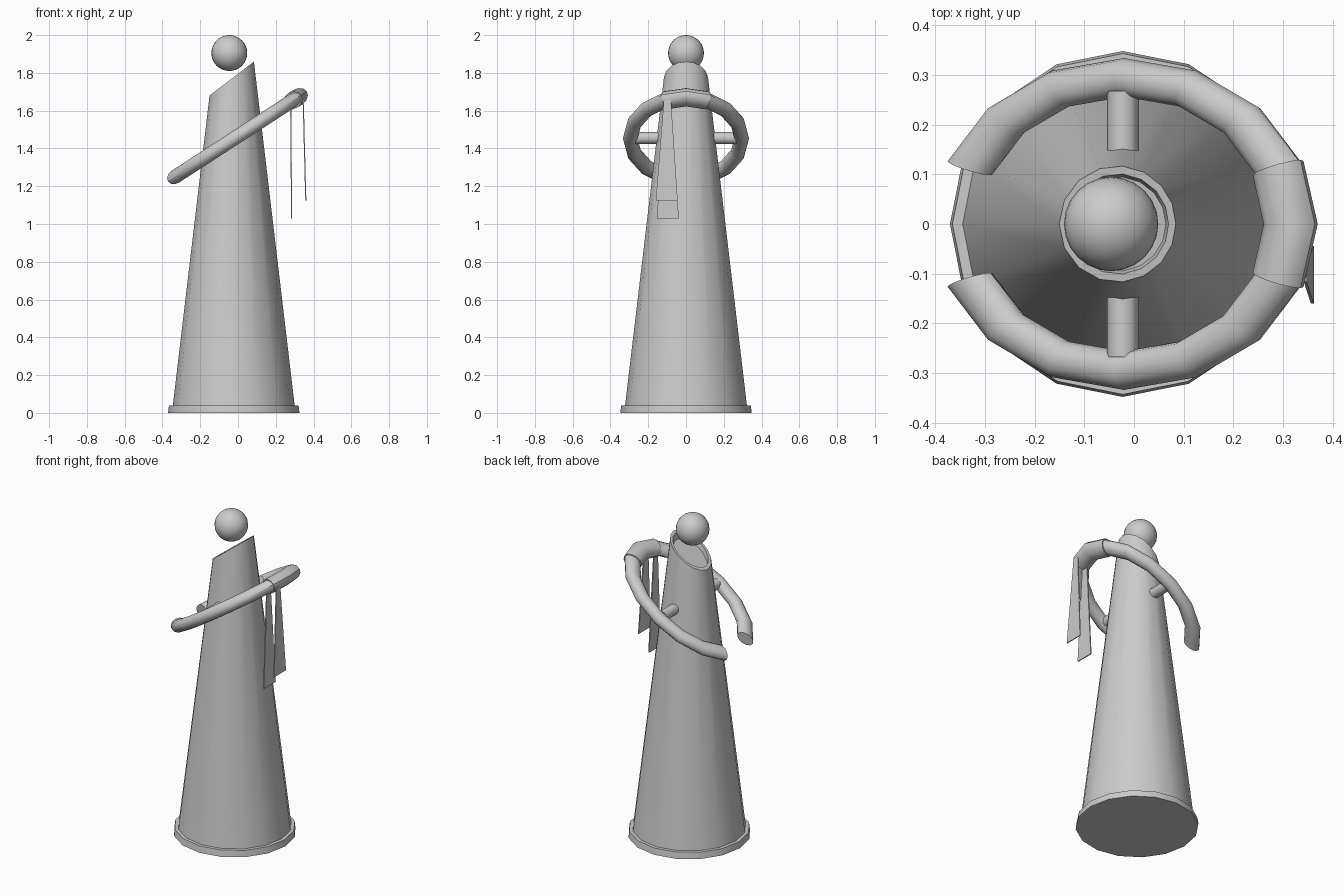
import bpy, bmesh, math
from mathutils import Vector

if "Cube" in bpy.data.objects:
    bpy.data.objects.remove(bpy.data.objects["Cube"])

CX = -0.0225      # axis of the cone
N = 16            # sides of round parts


def finish(name, bm, smooth=True):
    bmesh.ops.recalc_face_normals(bm, faces=bm.faces)
    mesh = bpy.data.meshes.new(name)
    bm.to_mesh(mesh)
    bm.free()
    ob = bpy.data.objects.new(name, mesh)
    bpy.context.collection.objects.link(ob)
    if smooth:
        bpy.ops.object.select_all(action='DESELECT')
        ob.select_set(True)
        bpy.context.view_layer.objects.active = ob
        bpy.ops.object.shade_smooth_by_angle(angle=math.radians(35))
    return ob


def loft(name, rings, smooth=True):
    """Skin a list of equal-length point rings and cap both ends."""
    bm = bmesh.new()
    rows = [[bm.verts.new(p) for p in ring] for ring in rings]
    for a, b in zip(rows, rows[1:]):
        n = len(a)
        for i in range(n):
            bm.faces.new((a[i], a[(i + 1) % n], b[(i + 1) % n], b[i]))
    bm.faces.new(rows[0])
    bm.faces.new(rows[-1])
    return finish(name, bm, smooth)


def circle(r, z):
    return [Vector((CX + r * math.cos(2 * math.pi * i / N),
                    r * math.sin(2 * math.pi * i / N), z)) for i in range(N)]


# base plate
loft("base_plate", [circle(0.348, 0), circle(0.343, 0.04)])

# tapered body with a slanted, shallowly hollowed top
A, B, SLOPE, Z0 = 0.3272, 0.1185, 0.766, 1.778


def slanted(inset, drop):
    ring = []
    for i in range(N):
        t = 2 * math.pi * i / N
        c, a = math.cos(t), A - inset
        z = (Z0 + SLOPE * c * a) / (1 + SLOPE * c * B)
        r = a - B * z
        ring.append(Vector((CX + r * c, r * math.sin(t), z - drop)))
    return ring


loft("body", [circle(A - B * 0.03, 0.03), slanted(0, 0),
              slanted(0.016, 0), slanted(0.022, 0.035)])

# head ball
bm = bmesh.new()
bmesh.ops.create_uvsphere(bm, u_segments=24, v_segments=16, radius=0.095)
bmesh.ops.translate(bm, verts=bm.verts, vec=(-0.046, 0, 1.905))
finish("head", bm)

# tilted oval ring: two arms and a thicker joint
TILT = math.radians(33)
U = Vector((math.cos(TILT), 0, math.sin(TILT)))
W = Vector((-math.sin(TILT), 0, math.cos(TILT)))
V = Vector((0, 1, 0))
CENTRE = Vector((-0.02, 0, 1.453))


def arc(name, start, end, k, h, sides=12):
    rings = []
    for s in range(start, end + 1):
        t = s * math.pi / 8
        out = U * 0.40 * math.cos(t) + V * 0.295 * math.sin(t)
        rings.append([CENTRE + out * (1 + k * math.cos(f)) + W * h * math.sin(f)
                      for f in (2 * math.pi * j / sides for j in range(sides))])
    loft(name, rings)


arc("arm_back", 1, 7, 0.132, 0.037)
arc("arm_front", -7, -1, 0.132, 0.037)
arc("joined_hands", -1, 1, 0.145, 0.045)

# short pegs holding the arms
for name, side in (("peg_back", 1), ("peg_front", -1)):
    loft(name, [[Vector((-0.022 + 0.032 * math.cos(2 * math.pi * i / 12), side * y,
                         1.455 + 0.032 * math.sin(2 * math.pi * i / 12)))
                 for i in range(12)] for y in (0.145, 0.268)])


# hanging ribbons, widening downward
def ribbon(name, x_top, x_bottom, z_top, z_bottom, y_bottom):
    rings = []
    for x, z, (y0, y1) in ((x_top, z_top, (-0.117, -0.08)),
                           (x_bottom, z_bottom, y_bottom)):
        rings.append([Vector((x + dx, y, z)) for dx, y in
                      ((-0.003, y0), (0.003, y0), (0.003, y1), (-0.003, y1))])
    loft(name, rings, False)


ribbon("ribbon_outer", 0.345, 0.359, 1.66, 1.125, (-0.16, -0.044))
ribbon("ribbon_inner", 0.279, 0.284, 1.64, 1.03, (-0.154, -0.038))
